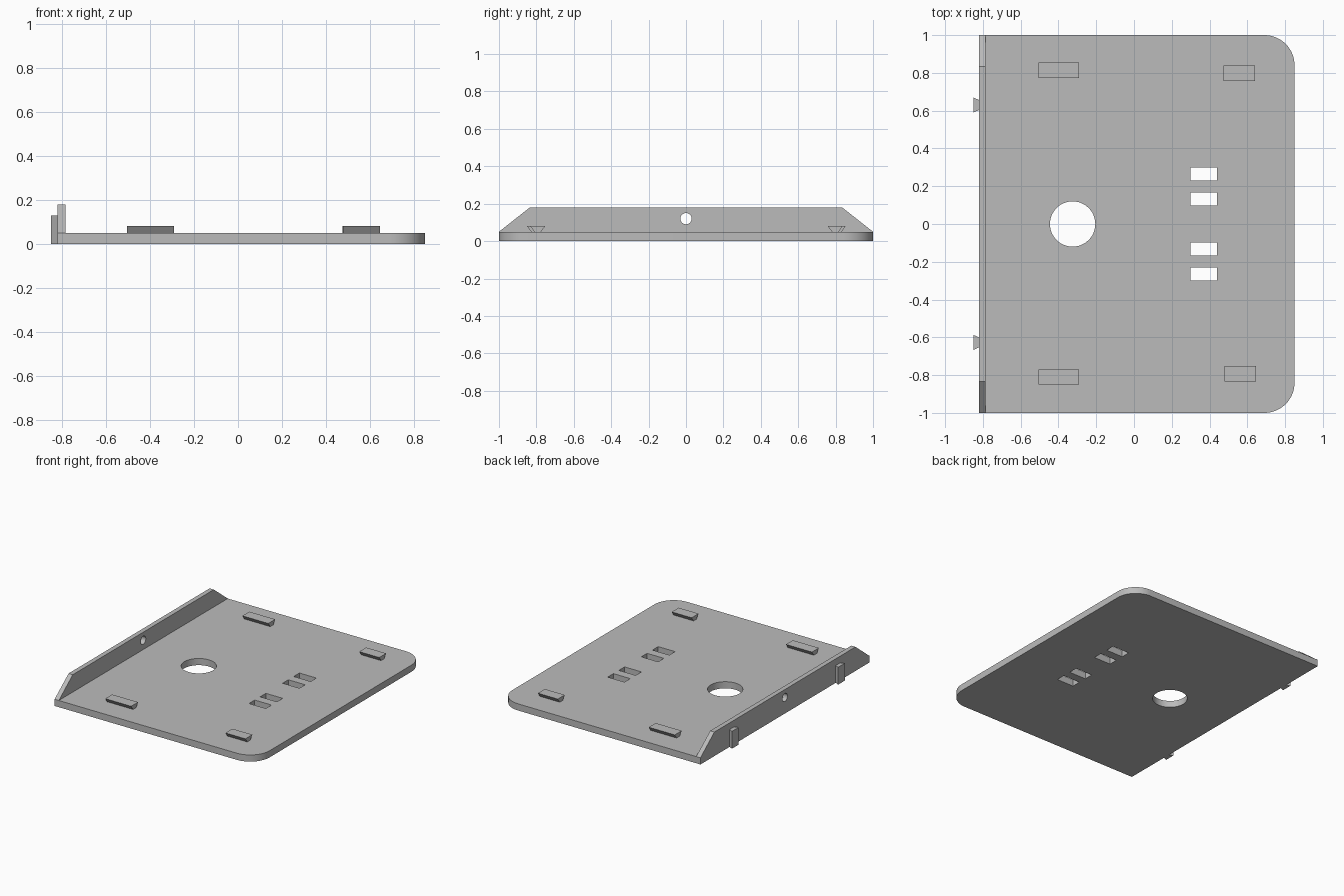
import bpy, bmesh, math
from mathutils import Vector

if "Cube" in bpy.data.objects:
    bpy.data.objects.remove(bpy.data.objects["Cube"], do_unlink=True)

grey = bpy.data.materials.new("plain_grey")
grey.use_nodes = True
GREY = (0.5, 0.5, 0.5, 1)
grey.diffuse_color = GREY
grey.node_tree.nodes["Principled BSDF"].inputs["Base Color"].default_value = GREY


def arc(cx, cy, r, start, end, n):
    """Points along an arc, angles in degrees."""
    angles = [math.radians(start + (end - start) * i / n) for i in range(n + 1)]
    return [(cx + r * math.cos(a), cy + r * math.sin(a)) for a in angles]


def circle(cx, cy, r, n=48):
    return arc(cx, cy, r, 0, 360, n)[:-1]


def rect(x0, x1, y0, y1):
    return [(x0, y0), (x1, y0), (x1, y1), (x0, y1)]


def prism(name, loops, low, high, along="z"):
    """Extrude an outline with optional holes along z, or a y-z profile along x."""
    def place(p):
        return Vector((p[0], p[1], low)) if along == "z" else Vector((low, p[0], p[1]))
    bm = bmesh.new()
    edges = []
    for loop in loops:
        verts = [bm.verts.new(place(p)) for p in loop]
        edges += [bm.edges.new((v, verts[i - 1])) for i, v in enumerate(verts)]
    bmesh.ops.triangle_fill(bm, edges=edges, use_beauty=True)
    out = bmesh.ops.extrude_face_region(bm, geom=bm.faces[:], use_keep_orig=True)
    shift = Vector((0, 0, high - low)) if along == "z" else Vector((high - low, 0, 0))
    moved = [g for g in out["geom"] if isinstance(g, bmesh.types.BMVert)]
    bmesh.ops.translate(bm, verts=moved, vec=shift)
    bmesh.ops.recalc_face_normals(bm, faces=bm.faces[:])
    mesh = bpy.data.meshes.new(name)
    bm.to_mesh(mesh)
    bm.free()
    mesh.materials.append(grey)
    obj = bpy.data.objects.new(name, mesh)
    bpy.context.collection.objects.link(obj)
    bpy.ops.object.select_all(action="DESELECT")
    obj.select_set(True)
    bpy.context.view_layer.objects.active = obj
    bpy.ops.object.shade_smooth_by_angle(angle=math.radians(30))
    return obj


BACK, INNER, EDGE, THICK, R = -0.82, -0.785, 0.85, 0.05, 0.16

# Base plate with two rounded corners, a round hole and four slots
outline = [(BACK, 1), (BACK, -1)]
outline += arc(EDGE - R, -1 + R, R, -90, 0, 16) + arc(EDGE - R, 1 - R, R, 0, 90, 16)
holes = [circle(-0.325, 0, 0.12)]
for y in (0.265, 0.133, -0.133, -0.265):
    holes.append(rect(0.30, 0.44, y - 0.034, y + 0.034))
prism("base_plate", [outline] + holes, 0, THICK)

# Upright wall with sloped ends and a small screw hole
wall = [(-1, THICK), (1, THICK), (0.835, 0.18), (-0.835, 0.18)]
prism("side_wall", [wall, circle(0, 0.12, 0.03, 32)], BACK, INNER, "x")

# Dovetail pegs on the outside of the wall
for side, y in (("front", -0.627), ("back", 0.63)):
    peg = [(-0.85, y - 0.04), (BACK, y - 0.026), (BACK, y + 0.026), (-0.85, y + 0.04)]
    prism(side + "_peg", [peg], 0, 0.13)

# Undercut lugs on top of the plate
for name, x0, x1, y in (("back_right_lug", -0.505, -0.29, 0.814),
                        ("front_right_lug", -0.505, -0.29, -0.81),
                        ("back_left_lug", 0.475, 0.64, 0.798),
                        ("front_left_lug", 0.48, 0.645, -0.793)):
    lug = [(y - 0.018, THICK), (y + 0.018, THICK), (y + 0.041, 0.082), (y - 0.041, 0.082)]
    prism(name, [lug], x0, x1, "x")
